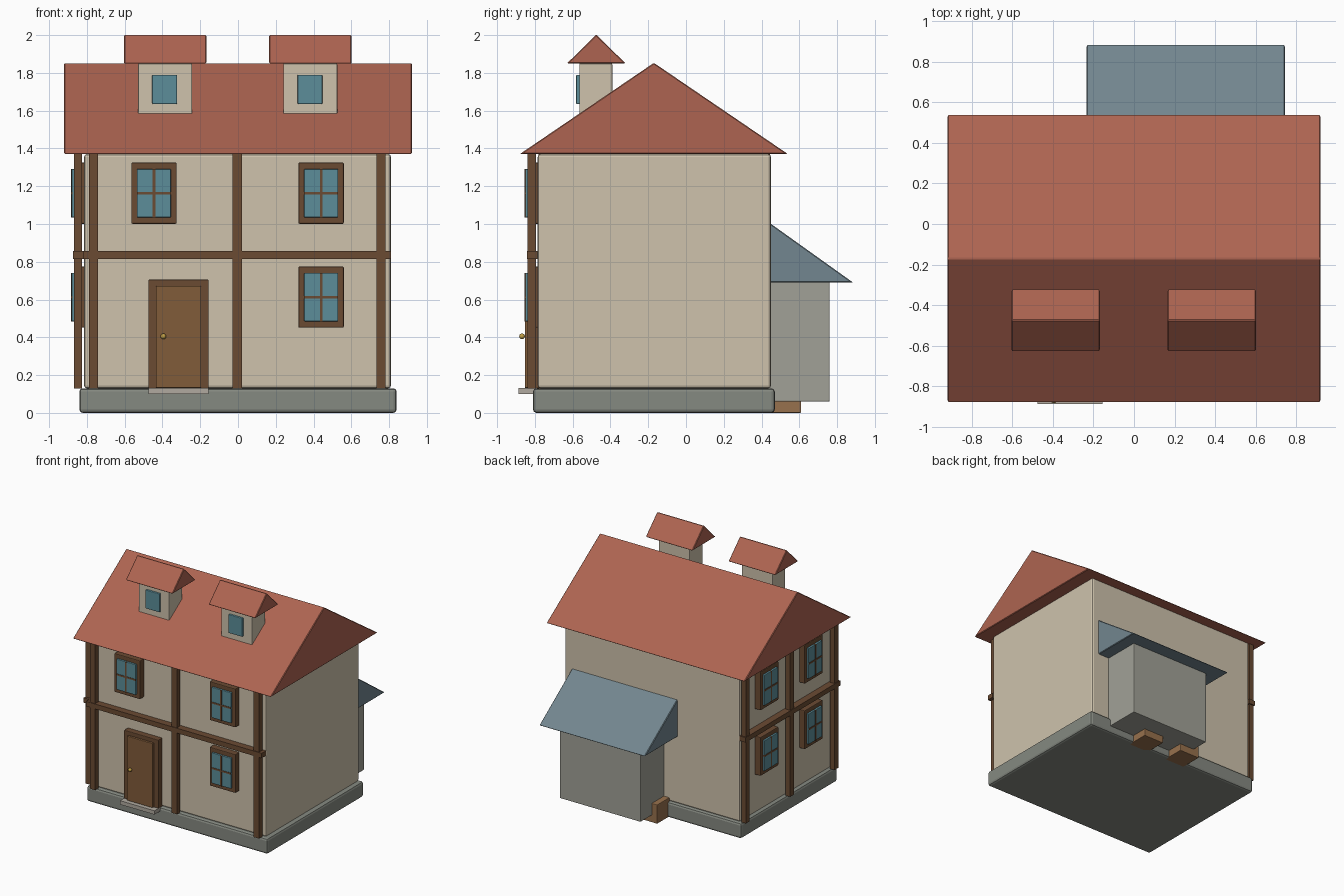
import bpy, bmesh, math
from mathutils import Vector

if "Cube" in bpy.data.objects:
    bpy.data.objects.remove(bpy.data.objects["Cube"])


def mat(name, srgb):
    m = bpy.data.materials.new(name)
    m.diffuse_color = [(c / 255) ** 2.2 for c in srgb] + [1]
    m.use_nodes = True
    m.node_tree.nodes["Principled BSDF"].inputs["Base Color"].default_value = m.diffuse_color
    return m


PLASTER = mat("plaster", (205, 193, 171))
TILE = mat("roof_tile", (172, 100, 82))
SLATE = mat("slate", (114, 133, 142))
STONE = mat("stone", (132, 136, 128))
ANNEX = mat("annex_wall", (160, 160, 150))
SILL = mat("sill", (175, 168, 158))
TIMBER = mat("timber", (106, 76, 54))
DOOR = mat("door_wood", (128, 92, 60))
STEP = mat("step_wood", (150, 112, 78))
GLASS = mat("glass", (92, 140, 152))
BRASS = mat("brass", (190, 155, 70))


def finish(name, bm, material, bevel=0, segments=2):
    bmesh.ops.recalc_face_normals(bm, faces=bm.faces)
    me = bpy.data.meshes.new(name)
    bm.to_mesh(me)
    bm.free()
    ob = bpy.data.objects.new(name, me)
    bpy.context.collection.objects.link(ob)
    me.materials.append(material)
    if bevel:
        mod = ob.modifiers.new("bevel", 'BEVEL')
        mod.width, mod.segments = bevel, segments
    return ob


def box(name, x, y, z, material, bevel=0.0):
    bm = bmesh.new()
    bmesh.ops.create_cube(bm, size=1)
    for v in bm.verts:
        v.co = Vector(r[0] + (c + .5) * (r[1] - r[0]) for c, r in zip(v.co, (x, y, z)))
    return finish(name, bm, material, bevel)


def prism(name, x, profile, material, bevel=0.005):
    # (y, z) profile extruded along x
    bm = bmesh.new()
    face = bm.faces.new([bm.verts.new((x[0], y, z)) for y, z in profile])
    ext = bmesh.ops.extrude_face_region(bm, geom=[face])
    moved = [g for g in ext['geom'] if isinstance(g, bmesh.types.BMVert)]
    bmesh.ops.translate(bm, verts=moved, vec=(x[1] - x[0], 0, 0))
    return finish(name, bm, material, bevel, 1)


FRONT, LEFT = -.785, -.815


def facade_box(side, name, u, d, z, material, bevel=0.0):
    # u runs along the wall, d is the distance out from the wall
    if side == "front":
        return box(name, u, (FRONT - d[1], FRONT - d[0]), z, material, bevel)
    return box(name, (LEFT - d[1], LEFT - d[0]), u, z, material, bevel)


def window(side, name, u, z):
    facade_box(side, name + "_frame", (u - .12, u + .12), (-.01, .05), (z - .162, z + .162), TIMBER, .006)
    facade_box(side, name + "_glass", (u - .09, u + .09), (.03, .066), (z - .128, z + .128), GLASS, .004)
    facade_box(side, name + "_mullion", (u - .007, u + .007), (.03, .069), (z - .128, z + .128), TIMBER)
    facade_box(side, name + "_transom", (u - .09, u + .09), (.03, .069), (z - .007, z + .007), TIMBER)


# Main house
box("plinth", (-.84, .84), (-.81, .47), (0, .13), STONE, .018)
box("walls", (-.815, .81), (FRONT, .45), (.13, 1.37), PLASTER, .015)
prism("main_roof", (-.92, .92), [(-.88, 1.37), (.54, 1.37), (-.17, 1.853)], TILE)

# Timber framing on the front and left walls
for side, posts, beam in (("front", (-.765, -.005, .757), (-.82, .81)),
                          ("left", (.42, -.167, -.755), (-.80, .455))):
    for i, u in enumerate(posts):
        facade_box(side, f"{side}_post_{i}", (u - .025, u + .025), (.01, .053), (.13, 1.37), TIMBER)
    facade_box(side, side + "_beam", beam, (0, .058), (.815, .856), TIMBER)

# Windows
for i, (u, z) in enumerate(((-.445, 1.163), (.44, 1.163), (.44, .613))):
    window("front", f"front_window_{i}", u, z)
for i, u in enumerate((.127, -.46)):
    for j, z in enumerate((.613, 1.163)):
        window("left", f"left_window_{i}_{j}", u, z)

# Front door
facade_box("front", "door_frame", (-.475, -.155), (-.01, .05), (.13, .705), TIMBER, .005)
facade_box("front", "door", (-.435, -.195), (.02, .068), (.132, .672), DOOR, .004)
box("door_sill", (-.475, -.155), (-.887, -.79), (.10, .132), SILL)
bm = bmesh.new()
bmesh.ops.create_uvsphere(bm, u_segments=16, v_segments=10, radius=.015)
bmesh.ops.translate(bm, verts=bm.verts, vec=(-.395, -.868, .405))
for f in bm.faces:
    f.smooth = True
finish("door_knob", bm, BRASS)

# Dormers
for side, c in (("left", -.386), ("right", .383)):
    box(side + "_dormer", (c - .143, c + .143), (-.565, -.39), (1.5, 1.85), PLASTER, .006)
    prism(side + "_dormer_roof", (c - .218, c + .218), [(-.63, 1.85), (-.32, 1.85), (-.475, 2.003)], TILE)
    w = c - .002
    box(side + "_dormer_window", (w - .066, w + .066), (-.582, -.55), (1.635, 1.79), GLASS, .005)

# Rear annex with its steps
box("annex_walls", (-.11, .64), (.40, .76), (.06, .70), ANNEX, .005)
prism("annex_roof", (-.235, .745), [(.42, .69), (.885, .69), (.42, 1.022)], SLATE)
for i, x in enumerate((-.16, .21)):
    box(f"annex_step_{i}", (x, x + .19), (.42, .61), (0, .16), STEP, .005)
